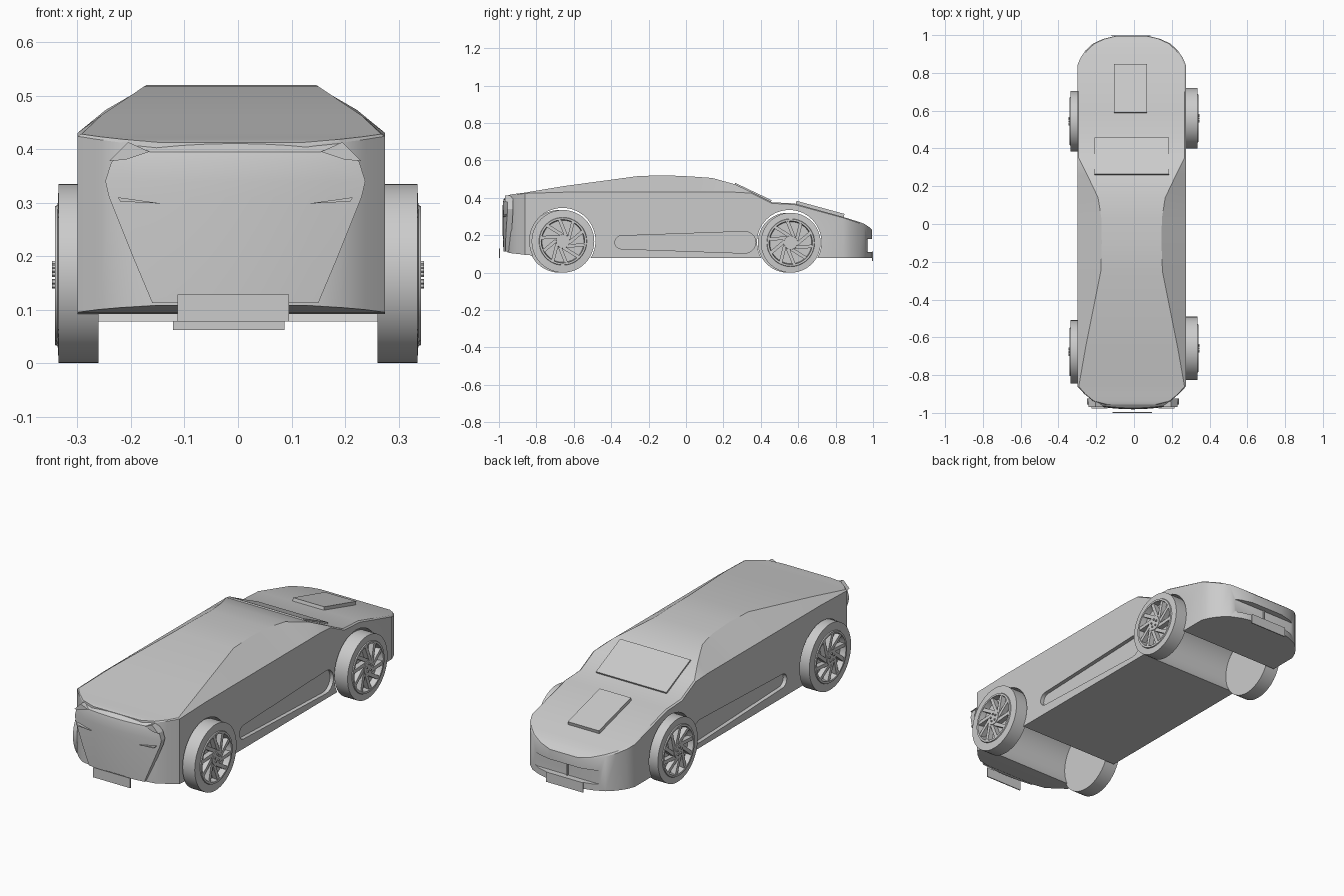
import bpy, bmesh, math
from mathutils import Matrix, Vector

if "Cube" in bpy.data.objects:
    bpy.data.objects.remove(bpy.data.objects["Cube"])

grey = bpy.data.materials.new("plain_grey")
grey.use_nodes = True
grey.diffuse_color = (0.6, 0.6, 0.6, 1)
grey.node_tree.nodes["Principled BSDF"].inputs["Base Color"].default_value = (0.6, 0.6, 0.6, 1)
MID = -0.0125  # centre plane of the shell


def finish(name, bm, smooth=None):
    bmesh.ops.recalc_face_normals(bm, faces=bm.faces[:])
    mesh = bpy.data.meshes.new(name)
    bm.to_mesh(mesh)
    bm.free()
    mesh.materials.append(grey)
    ob = bpy.data.objects.new(name, mesh)
    bpy.context.collection.objects.link(ob)
    if smooth:
        shade(ob, smooth)
    return ob


def shade(ob, degrees):
    bpy.ops.object.select_all(action='DESELECT')
    ob.select_set(True)
    bpy.context.view_layer.objects.active = ob
    bpy.ops.object.shade_smooth_by_angle(angle=math.radians(degrees))


def box(name, centre, size, tilt=0, axis='X'):
    bm = bmesh.new()
    m = Matrix.Translation(centre) @ Matrix.Rotation(tilt, 4, axis) @ Matrix.Diagonal((*size, 1))
    bmesh.ops.create_cube(bm, size=1, matrix=m)
    return finish(name, bm)


def prism(name, points, axis, start, end):
    """Extrude an outline along x (points are y, z) or y (points are x, z)."""
    bm = bmesh.new()
    place = (lambda p, d: (d, p[0], p[1])) if axis == 'X' else (lambda p, d: (p[0], d, p[1]))
    a = [bm.verts.new(place(p, start)) for p in points]
    b = [bm.verts.new(place(p, end)) for p in points]
    bm.faces.new(a)
    bm.faces.new(b)
    for i in range(len(a)):
        j = (i + 1) % len(a)
        bm.faces.new((a[i], a[j], b[j], b[i]))
    return finish(name, bm)


def capsule(u0, r0, u1, r1, z, n=10):
    """Outline with round ends of two radii."""
    arc = [math.pi / 2 + math.pi * i / n for i in range(n + 1)]
    return ([(u0 + r0 * math.cos(t), z + r0 * math.sin(t)) for t in arc] +
            [(u1 - r1 * math.cos(t), z - r1 * math.sin(t)) for t in arc])


def cut(ob, cutter):
    mod = ob.modifiers.new("cut", 'BOOLEAN')
    mod.operation, mod.solver, mod.object = 'DIFFERENCE', 'EXACT', cutter
    bpy.context.view_layer.objects.active = ob
    bpy.ops.object.modifier_apply(modifier=mod.name)
    bpy.data.objects.remove(cutter)


# Body shell: y, wall half width, floor, belt height, roof half width, roof height
W = 0.2875
sections = [
    (-.955, .14, .108, .405, .13, .412), (-.937, .205, .104, .412, .2, .418),
    (-.90, .25, .1, .418, .245, .423), (-.86, W, .095, .424, .28, .428),
    (-.65, W, .078, .43, .243, .463), (-.25, W, .078, .43, .163, .517),
    (-.10, W, .078, .43, .158, .52), (.03, W, .078, .43, .16, .514),
    (.14, W, .078, .43, .178, .506), (.26, W, .078, .43, .235, .473),
    (.35, W, .078, .425, .28, .431), (.46, W, .078, .37, .28, .376),
    (.58, W, .078, .364, .28, .37), (.84, W, .078, .293, .28, .298),
    (.88, .271, .078, .28, .262, .285), (.92, .243, .078, .267, .235, .273),
    (.955, .205, .078, .254, .196, .26), (.98, .15, .078, .237, .142, .243),
    (.995, .09, .078, .225, .08, .23)]
bm = bmesh.new()
rings = []
for y, hw, floor, belt, rw, roof in sections:
    half = [(hw, floor), (hw, belt), (rw, roof)]
    ring = half + [(-x, z) for x, z in reversed(half)]
    rings.append([bm.verts.new((x + MID, y, z)) for x, z in ring])
for a, b in zip(rings, rings[1:]):
    for i in range(6):
        j = (i + 1) % 6
        bm.faces.new((a[i], a[j], b[j], b[i]))
bm.faces.new(rings[0])
bm.faces.new(rings[-1])
body = finish("body_shell", bm)

# Wheel arches, side scoops and the tail recess
for y, z, r in ((-.66, .17, .176), (.552, .163, .172)):
    circle = [(y + r * math.cos(t * math.tau / 64), z + r * math.sin(t * math.tau / 64)) for t in range(64)]
    cut(body, prism("arch_cutter", circle, 'X', -.6, .6))
for s in (-1, 1):
    scoop = capsule(-.345, .035, .315, .058, .162)
    cut(body, prism("scoop_cutter", scoop, 'X', MID + s * (W - .02), MID + s * .4))
tail = [(x + MID, z) for x, z in capsule(-.165, .035, .165, .035, .145)]
cut(body, prism("tail_cutter", tail, 'Y', .965, 1.1))
shade(body, 25)

# Nose mask: a bulged sheet with a bevelled top
rows = [(.412, .195, -.953), (.395, .212, -.974), (.375, .232, -.979), (.34, .243, -.981),
        (.31, .236, -.981), (.2, .192, -.98), (.112, .155, -.976)]
cols = [i / 4 for i in range(-4, 5)]
bm = bmesh.new()
grid = [[bm.verts.new((c * hw - .005, y + .45 * (c * hw) ** 2, z)) for c in cols] for z, hw, y in rows]
for a, b in zip(grid, grid[1:]):
    for i in range(len(cols) - 1):
        bm.faces.new((a[i], b[i], b[i + 1], a[i + 1]))
back = bmesh.ops.extrude_face_region(bm, geom=bm.faces[:])
bmesh.ops.translate(bm, verts=[v for v in back["geom"] if isinstance(v, bmesh.types.BMVert)], vec=(0, .03, 0))
finish("nose_mask", bm, 25)

# Lamp slits and brow vents on the mask
for s, side in ((1, "left"), (-1, "right")):
    prism(side + "_lamp_slit", [(s * .135 - .005, .298), (s * .22 - .005, .31), (s * .215 - .005, .302)],
          'Y', -.978, -.95)
    prism(side + "_brow_vent", [(s * x - .005, z) for x, z in
          ((.16, .395), (.2, .413), (.235, .378), (.205, .38))], 'Y', -.968, -.94)

# Number plates, blank
box("front_plate", (-.009, -.9975, .103), (.208, .005, .05))
box("rear_plate", (-.017, .9965, .087), (.208, .005, .05))

# Rear window panel and engine lid, lying on the sloping deck
window_slope = math.atan2(-.095, .2)
box("rear_window", (MID, .358, .428), (.395, .215, .012), window_slope)
box("tail_lamp_divider", (MID, .968, .145), (.006, .008, .07))
box("engine_lid", (-.0175, .717, .339), (.175, .266, .02), math.atan2(-.068, .25))


# Wheels: turned tyre and rim, swirled spokes, hub and nuts
def wheel(name, side, y, radius):
    bm = bmesh.new()
    profile = [(.261, 0), (.261, radius), (.335, radius), (.337, .128), (.342, .126),
               (.342, .116), (.312, .112), (.312, 0)]
    verts = [bm.verts.new((x, 0, r)) for x, r in profile]
    edges = [bm.edges.new(p) for p in zip(verts, verts[1:])]
    bmesh.ops.spin(bm, geom=verts + edges, cent=(0, 0, 0), axis=(1, 0, 0),
                   angle=math.tau, steps=48, use_duplicate=False)
    bmesh.ops.remove_doubles(bm, verts=bm.verts[:], dist=.0001)
    for i in range(10):
        swirl = (Matrix.Rotation(i * math.tau / 10, 4, 'X') @ Matrix.Translation((.326, 0, .072)) @
                 Matrix.Rotation(math.radians(22), 4, 'X') @ Matrix.Diagonal((.026, .018, .096, 1)))
        bmesh.ops.create_cube(bm, size=1, matrix=swirl)
    turn = Matrix.Rotation(math.pi / 2, 4, 'Y')
    bmesh.ops.create_cone(bm, cap_ends=True, segments=32, radius1=.04, radius2=.036, depth=.03,
                          matrix=Matrix.Translation((.327, 0, 0)) @ turn)
    for i in range(5):
        spot = Matrix.Rotation(i * math.tau / 5, 4, 'X') @ Matrix.Translation((.343, 0, .019))
        bmesh.ops.create_cone(bm, cap_ends=True, segments=6, radius1=.005, radius2=.005, depth=.01,
                              matrix=spot @ turn)
    for v in bm.verts:
        v.co = Vector((v.co.x * side, v.co.y + y, v.co.z + radius))
    finish(name, bm, 30)


wheel("front_left_wheel", 1, -.658, .1675)
wheel("front_right_wheel", -1, -.677, .1675)
wheel("rear_left_wheel", 1, .56, .16)
wheel("rear_right_wheel", -1, .544, .16)
